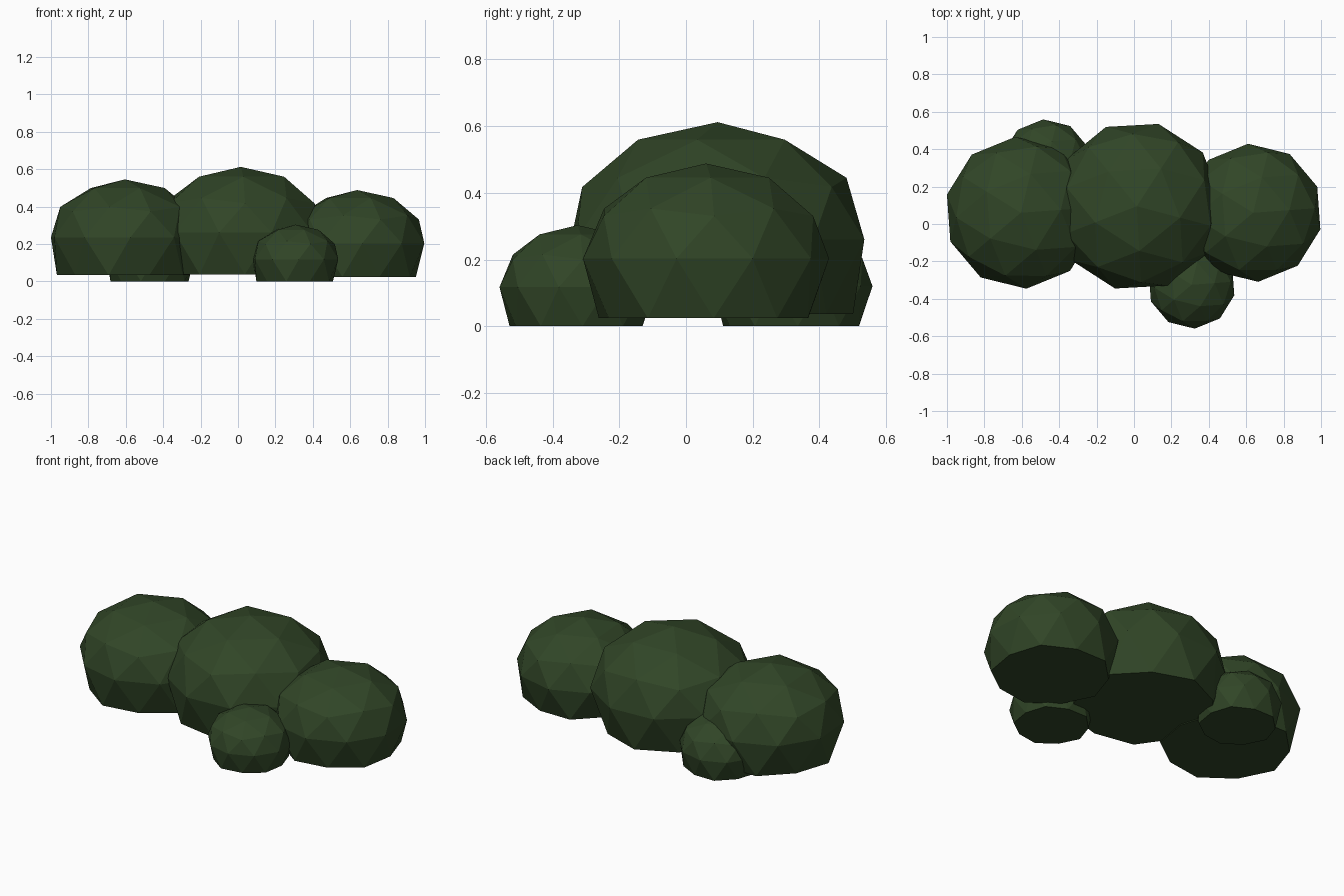
import bpy, bmesh, math
from mathutils import Matrix

if "Cube" in bpy.data.objects:
    bpy.data.objects.remove(bpy.data.objects["Cube"])

leaf = bpy.data.materials.new("leaf_green")
leaf.diffuse_color = (0.03, 0.06, 0.02, 1)
leaf.use_nodes = True
leaf.node_tree.nodes["Principled BSDF"].inputs["Base Color"].default_value = leaf.diffuse_color


def clump(name, x, y, mid, radius, top, base, turn):
    """Squashed low-poly ball whose lower part is flattened to a level base."""
    bm = bmesh.new()
    bmesh.ops.create_icosphere(bm, subdivisions=2, radius=1)
    bmesh.ops.rotate(bm, verts=bm.verts, matrix=Matrix.Rotation(math.radians(turn), 3, 'Z'))
    for v in bm.verts:
        v.co.x = x + v.co.x * radius
        v.co.y = y + v.co.y * radius
        v.co.z = base if v.co.z < -0.2 else mid + v.co.z * (top - mid)
    mesh = bpy.data.meshes.new(name)
    bm.to_mesh(mesh)
    bm.free()
    mesh.materials.append(leaf)
    bpy.context.collection.objects.link(bpy.data.objects.new(name, mesh))


# Three large foliage clumps in a row
clump("middle_clump", 0.015, 0.095, 0.26, 0.455, 0.612, 0.037, -14.8)
clump("left_clump", -0.605, 0.06, 0.235, 0.407, 0.545, 0.033, 4.2)
clump("right_clump", 0.637, 0.06, 0.203, 0.37, 0.488, 0.024, 4.2)

# Two small clumps on the ground, front and back
clump("front_small_clump", 0.308, -0.325, 0.117, 0.235, 0.303, 0.0, 4.2)
clump("back_small_clump", -0.468, 0.32, 0.12, 0.24, 0.31, 0.0, 4.2)
